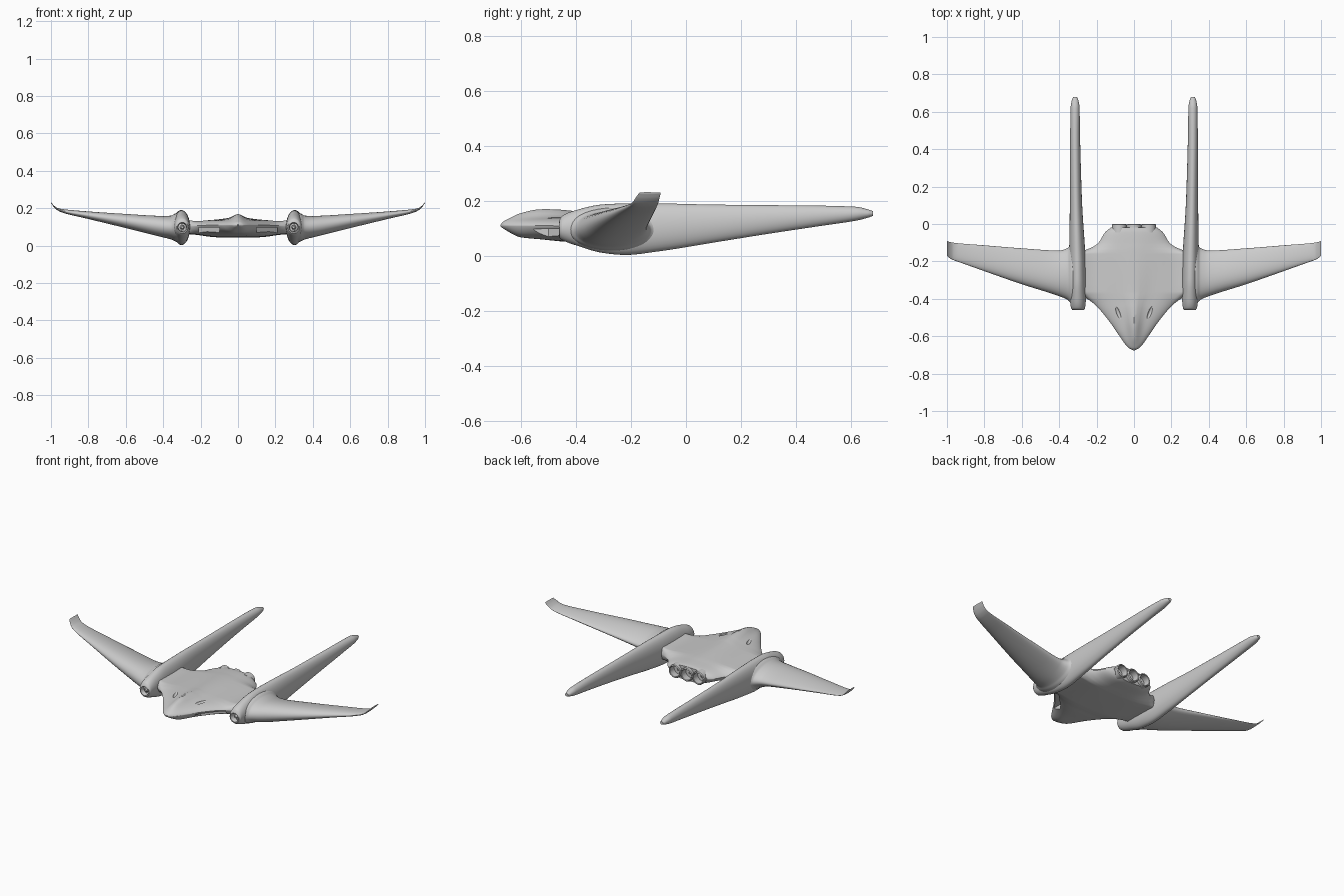
import bpy, bmesh, math
from mathutils import Matrix

if "Cube" in bpy.data.objects:
    bpy.data.objects.remove(bpy.data.objects["Cube"])

def spline(table, t):
    """Monotone smooth interpolation of table rows keyed by their first value."""
    k = len(table[0])
    i = max(j for j in range(len(table) - 1) if j == 0 or table[j][0] <= t)
    def slope(j, c):
        return (table[j + 1][c] - table[j][c]) / (table[j + 1][0] - table[j][0])
    def tangent(j, c):
        if j == 0:
            return slope(0, c)
        if j == len(table) - 1:
            return slope(j - 1, c)
        a, b = slope(j - 1, c), slope(j, c)
        return 0 if a * b <= 0 else 2 * a * b / (a + b)
    h = table[i + 1][0] - table[i][0]
    s = (t - table[i][0]) / h
    out = []
    for c in range(1, k):
        out.append((2*s**3 - 3*s*s + 1) * table[i][c] + (s**3 - 2*s*s + s) * h * tangent(i, c)
                   + (3*s*s - 2*s**3) * table[i + 1][c] + (s**3 - s*s) * h * tangent(i + 1, c))
    return out

def stations(table, sub):
    ts = [a[0] + (b[0] - a[0]) * j / sub for a, b in zip(table, table[1:]) for j in range(sub)]
    return ts + [table[-1][0]]

def loft(name, rings):
    bm = bmesh.new()
    vs = [[bm.verts.new(p) for p in r] for r in rings]
    n = len(rings[0])
    for a, b in zip(vs, vs[1:]):
        for i in range(n):
            bm.faces.new((a[i], a[(i + 1) % n], b[(i + 1) % n], b[i]))
    bm.faces.new(vs[0])
    bm.faces.new(vs[-1])
    bmesh.ops.recalc_face_normals(bm, faces=bm.faces)
    me = bpy.data.meshes.new(name)
    bm.to_mesh(me)
    bm.free()
    ob = bpy.data.objects.new(name, me)
    bpy.context.collection.objects.link(ob)
    return ob

def activate(ob):
    bpy.ops.object.select_all(action='DESELECT')
    ob.select_set(True)
    bpy.context.view_layer.objects.active = ob

def finish(ob, mirror=False, angle=35):
    activate(ob)
    if mirror:
        m = ob.modifiers.new("mirror", 'MIRROR')
        m.use_axis = (True, False, False)
        m.use_mirror_merge = False
        bpy.ops.object.modifier_apply(modifier=m.name)
    bpy.ops.object.shade_smooth_by_angle(angle=math.radians(angle))

def ellipse(y, x, rx, zb, zt, n=32):
    zc, rz = (zb + zt) / 2, (zt - zb) / 2
    return [(x + rx * math.cos(2*math.pi*i/n), y, zc + rz * math.sin(2*math.pi*i/n)) for i in range(n)]

def circle(y, x, z, r, n=32):
    return ellipse(y, x, r, z - r, z + r, n)

# Central lifting body: y, half width, edge z, top z, bottom z, ridge height, ridge width
BODY = [(-.675, .006, .110, .113, .107, 0, .02), (-.66, .032, .110, .124, .096, .003, .025),
        (-.60, .077, .110, .134, .067, .021, .03), (-.53, .125, .110, .138, .060, .031, .035),
        (-.45, .190, .108, .140, .052, .027, .042), (-.42, .222, .106, .140, .050, .024, .045),
        (-.39, .265, .104, .140, .047, .021, .05), (-.36, .300, .102, .140, .045, .018, .055),
        (-.16, .300, .098, .140, .042, .010, .08), (-.14, .262, .098, .140, .043, .009, .08),
        (-.125, .225, .098, .140, .044, .008, .08), (-.10, .190, .098, .140, .046, .006, .08),
        (-.045, .155, .098, .139, .050, .003, .08), (-.02, .125, .098, .137, .055, 0, .08)]

def body_ring(y, n=28):
    w, ze, zt, zb, rh, rw = spline(BODY, y)
    ring = []
    for side in (1, -1):
        for i in range(n):
            u = -side * math.cos(math.pi * i / n)
            x = w * u
            k = max(0, 1 - abs(u) ** 3) ** .75
            flare = max(0, (abs(x) - .19) / .11) ** 2
            if side > 0:
                z = ze + (zt - ze) * k + .04 * flare * min(1, k * 3) + rh * k * math.exp(-(x / rw) ** 2)
            else:
                z = ze + (zb - ze) * k - .03 * flare * min(1, k * 3)
            ring.append((x, y, z))
    return ring

body = loft("central_body", [body_ring(y) for y in stations(BODY, 5)])

def cut(target, cutter):
    m = target.modifiers.new("cut", 'BOOLEAN')
    m.operation, m.solver, m.object = 'DIFFERENCE', 'EXACT', cutter
    activate(target)
    bpy.ops.object.modifier_apply(modifier=m.name)
    bpy.data.objects.remove(cutter)

ENGINE_X, ENGINE_Z = (-.078, 0, .078), .097
for s in (-1, 1):
    # Swept intake slots under the leading edge
    plan = [(.10, -.66), (.212, -.60), (.212, -.385), (.10, -.50)]
    cut(body, loft("intake_cutter", [[(s * x, y, z) for x, y in plan] for z in (.067, .098)]))
    # Small scoops beside the canopy ridge
    bm = bmesh.new()
    bmesh.ops.create_uvsphere(bm, u_segments=20, v_segments=12, radius=1,
        matrix=Matrix.Translation((s * .085, -.475, .145)) @ Matrix.Rotation(-s * .35, 4, 'Z')
        @ Matrix.Diagonal((.011, .04, .016, 1)))
    me = bpy.data.meshes.new("scoop_cutter")
    bm.to_mesh(me)
    bm.free()
    scoop = bpy.data.objects.new("scoop_cutter", me)
    bpy.context.collection.objects.link(scoop)
    cut(body, scoop)
# Engine wells in the tail
for x in ENGINE_X:
    cut(body, loft("engine_cutter", [circle(y, x, ENGINE_Z, .036) for y in (-.09, .05)]))
finish(body)

# Engine nozzles: hollow rings with a plug inside
for i, x in enumerate(ENGINE_X):
    prof = [(-.085, .034), (-.06, .033), (-.003, .031), (0, .034), (-.004, .039), (-.045, .040)]
    finish(loft(f"engine_nozzle_{i + 1}", [circle(y, x, ENGINE_Z, r) for y, r in prof[:1]] +
                [circle(y, x, ENGINE_Z, r) for y, r in prof[1:]]))
    plug = [(-.084, .018), (-.06, .015), (-.03, .004)]
    finish(loft(f"engine_plug_{i + 1}", [circle(y, x, ENGINE_Z, r, 20) for y, r in plug]))

# Twin booms: y, centre x, half width, bottom z, top z
BOOM = [(-.46, .298, .031, .065, .131), (-.45, .299, .037, .057, .145), (-.40, .300, .043, .038, .166),
        (-.30, .301, .045, .010, .187), (-.22, .302, .045, .003, .190), (-.10, .305, .041, .016, .190),
        (.10, .310, .033, .048, .186), (.30, .313, .029, .080, .184), (.50, .315, .026, .110, .182),
        (.62, .315, .024, .128, .178), (.66, .315, .018, .138, .169), (.68, .315, .010, .145, .162)]
inner = [ellipse(y, .298, r, .098 - r, .098 + r) for y, r in ((-.41, .021), (-.455, .023), (-.461, .026))]
finish(loft("tail_boom", inner + [ellipse(y, *spline(BOOM, y)) for y in stations(BOOM, 5)]), True)
hub = [(-.405, .012), (-.44, .012), (-.452, .006)]
finish(loft("boom_nose_hub", [circle(y, .298, .098, r, 12) for y, r in hub]), True)

# Outer wings with upturned tips: x, leading y, trailing y, bottom z, top z
WING = [(.30, -.445, -.06, .012, .180), (.335, -.425, -.10, .022, .172), (.355, -.405, -.128, .032, .161),
        (.40, -.386, -.142, .045, .157), (.60, -.322, -.130, .095, .168), (.80, -.252, -.114, .143, .182),
        (.94, -.202, -.103, .177, .195), (.965, -.193, -.100, .189, .201), (.985, -.183, -.096, .207, .215),
        (.999, -.170, -.092, .227, .231)]

def wing_ring(x, n=36):
    le, te, zb, zt = spline(WING, x)
    ring = []
    for i in range(n):
        a = 2 * math.pi * i / n
        taper = 1 + .3 * math.cos(a) * min(1, max(0, (x - .33) / .1))
        ring.append((x, (le + te) / 2 - (te - le) / 2 * math.cos(a),
                     (zb + zt) / 2 + (zt - zb) / 2 * math.sin(a) * taper))
    return ring

finish(loft("outer_wing", [wing_ring(x) for x in stations(WING, 5)]), True, 50)
